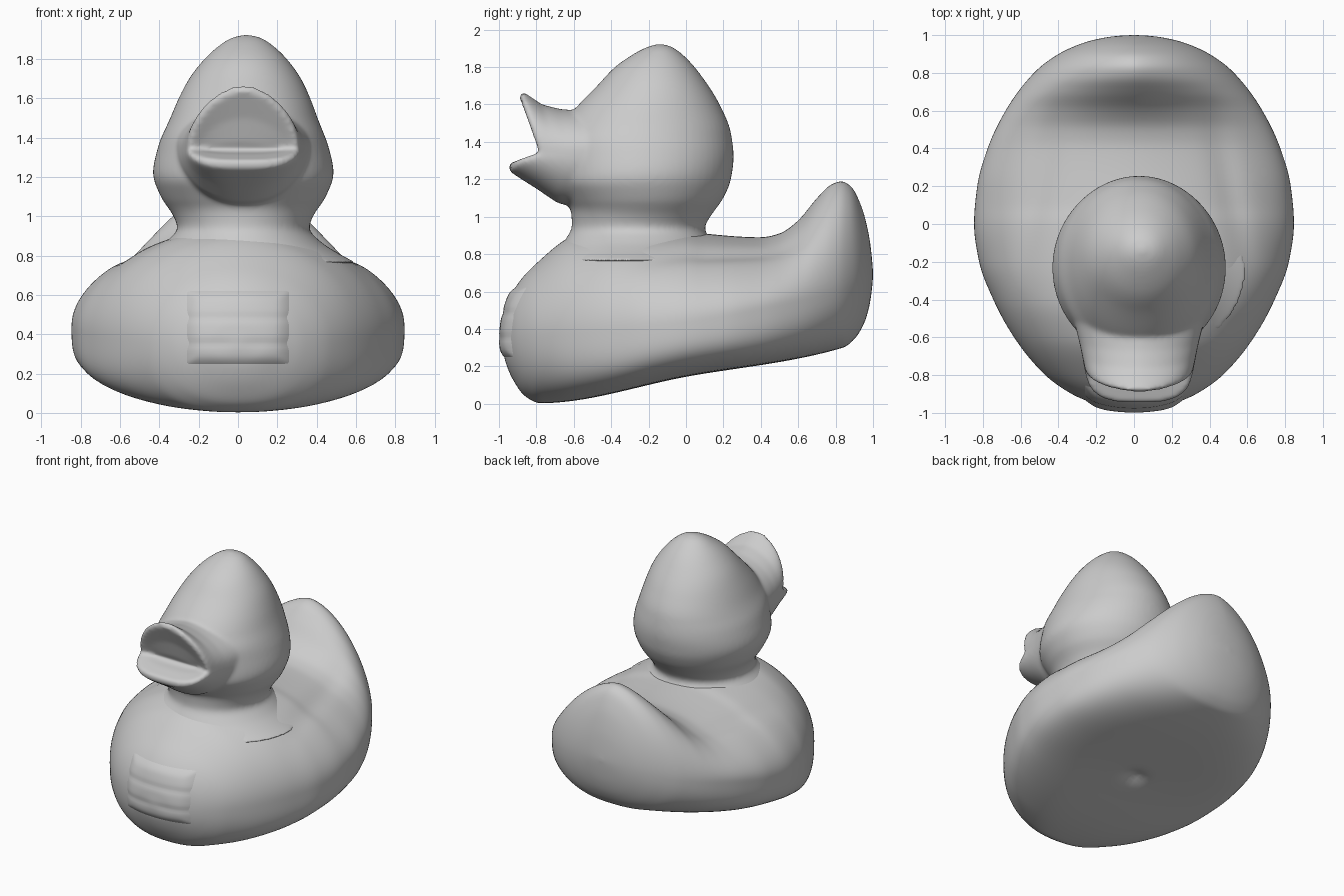
import bpy, bmesh, math
from mathutils import Vector
from mathutils.bvhtree import BVHTree

if "Cube" in bpy.data.objects:
    bpy.data.objects.remove(bpy.data.objects["Cube"])


def curve(*pts):
    """Smooth monotone curve through (position, value) points."""
    xs, vs = zip(*pts)
    d = [(vs[i + 1] - vs[i]) / (xs[i + 1] - xs[i]) for i in range(len(xs) - 1)]
    m = [d[0]] + [2 * a * b / (a + b) if a * b > 0 else 0 for a, b in zip(d, d[1:])] + [d[-1]]

    def f(x):
        x = min(max(x, xs[0]), xs[-1])
        i = next(k for k in range(len(d)) if x <= xs[k + 1])
        h = xs[i + 1] - xs[i]
        t = (x - xs[i]) / h
        return ((2 * t**3 - 3 * t**2 + 1) * vs[i] + (t**3 - 2 * t**2 + t) * h * m[i]
                + (3 * t**2 - 2 * t**3) * vs[i + 1] + (t**3 - t**2) * h * m[i + 1])
    return f


def loft(bm, rings):
    """Skin a list of equal rings and cap both ends."""
    rows = [[bm.verts.new(p) for p in r] for r in rings]
    n = len(rows[0])
    for a, b in zip(rows, rows[1:]):
        for i in range(n):
            j = (i + 1) % n
            bm.faces.new((a[i], a[j], b[j], b[i]))
    bm.faces.new(rows[0])
    bm.faces.new(rows[-1])


def finish(bm, name):
    bmesh.ops.remove_doubles(bm, verts=bm.verts, dist=0.0005)
    bmesh.ops.recalc_face_normals(bm, faces=bm.faces)
    me = bpy.data.meshes.new(name)
    bm.to_mesh(me)
    me.shade_smooth()
    ob = bpy.data.objects.new(name, me)
    bpy.context.collection.objects.link(ob)
    return ob


def angles(n):
    return [2 * math.pi * i / n for i in range(n)]


# Body: cross-sections along y between a top and a bottom profile
top = curve((-.985, .36), (-.97, .47), (-.92, .61), (-.8, .75), (-.6, .9), (-.4, .95),
            (0, .93), (.1, .91), (.4, .89), (.5, .91), (.6, .98), (.7, 1.1), (.78, 1.175),
            (.83, 1.19), (.88, 1.165), (.94, 1.05), (.98, .89), (.995, .77), (1, .7))
bottom = curve((-.985, .34), (-.97, .24), (-.92, .12), (-.86, .04), (-.78, .003),
               (0, .144), (.84, .3), (.9, .345), (.95, .425), (.98, .52), (.995, .62), (1, .68))
width = curve((-.985, .02), (-.97, .15), (-.94, .24), (-.9, .33), (-.8, .47), (-.6, .635),
              (-.4, .745), (-.2, .82), (0, .847), (.2, .83), (.4, .775), (.6, .68), (.8, .53),
              (.9, .40), (.96, .265), (.985, .165), (.997, .075), (1, .01))
middle = curve((-.985, .35), (-.6, .39), (0, .45), (.5, .54), (.85, .63), (1, .69))
belly = curve((-.985, 2), (-.8, 2.45), (-.6, 3.3), (-.3, 4), (.3, 4), (.6, 3.4), (.8, 2.7), (1, 2))
shoulder = curve((-.985, 2), (-.5, 1.9), (0, 1.85), (.5, 1.8), (.8, 1.6), (.95, 1.7), (1, 1.9))


def body_point(y, a):
    c, s = math.cos(a), math.sin(a)
    n = shoulder(y) if s > 0 else belly(y)
    r = (abs(c)**n + abs(s)**n) ** (-1 / n)
    zm = middle(y)
    x = width(y) * c * r
    z = zm + s * r * ((top(y) - zm) if s > 0 else (zm - bottom(y)))
    if s > 0 and -.35 < y < .7:      # crease above each wing
        line = .60 - .2 * (y + .3)
        z -= .02 * math.sin(math.pi * (y + .35) / 1.05) * math.exp(-((abs(x) - line) / .07)**2)
    if s < 0:                        # dimple under the base
        z += .04 * math.exp(-(x * x + y * y) / .06**2)
    return Vector((x, y, z))


bm = bmesh.new()
ROWS = 120
ys = [.0075 - .9925 * math.cos(math.pi * i / ROWS) for i in range(ROWS + 1)]
loft(bm, [[body_point(y, a) for a in angles(128)] for y in ys])
body = finish(bm, "body")
mod = body.modifiers.new("soften", 'SMOOTH')
mod.factor = .5
mod.iterations = 3

# Head: stacked oval rings, with the neck flaring into the body
CX = .027
front = curve((.76, -.72), (.87, -.65), (.95, -.61), (1.03, -.615), (1.1, -.655), (1.2, -.71),
              (1.4, -.71), (1.5, -.655), (1.57, -.6), (1.7, -.475), (1.8, -.38), (1.87, -.28),
              (1.91, -.2), (1.925, -.145))
back = curve((.76, .22), (.88, .13), (.94, .1), (1, .13), (1.1, .2), (1.2, .24), (1.32, .255),
             (1.45, .24), (1.6, .18), (1.75, .085), (1.85, 0), (1.91, -.08), (1.925, -.135))
half = curve((.76, .58), (.82, .47), (.87, .395), (.94, .335), (1, .355), (1.1, .42), (1.22, .46),
             (1.35, .435), (1.5, .375), (1.6, .335), (1.7, .285), (1.8, .21), (1.87, .135),
             (1.91, .07), (1.925, .005))


def head_ring(z):
    f, b, w = front(z), back(z), half(z)
    cx = CX + .015 * max(0, z - 1.4) / .5
    return [Vector((cx + w * math.cos(a), (f + b) / 2 + (b - f) / 2 * math.sin(a), z))
            for a in angles(64)]


# Bill: rings running forward to the lips, then folding back into the open mouth
def bill_ring(w, zt, zb, y_corner, y_top, y_bottom, low, zc=1.34):
    ring = []
    for a in angles(64):
        c, s = math.cos(a), math.sin(a)
        x = CX + w * math.copysign(abs(c) ** (1.15 if s > 0 else low), c)
        if s > 0:
            ring.append(Vector((x, y_corner + (y_top - y_corner) * s, zc + (zt - zc) * s)))
        else:
            ring.append(Vector((x, y_corner + (y_bottom - y_corner) * abs(s)**.8,
                                zc + (zc - zb) * s)))
    return ring


bm = bmesh.new()
loft(bm, [head_ring(1.3425 - .5825 * math.cos(math.pi * i / 60)) for i in range(61)])
loft(bm, [bill_ring(*v) for v in (
    (.36, 1.57, 1.05, -.45, -.54, -.54, 1),
    (.335, 1.57, 1.05, -.55, -.60, -.60, 1),
    (.315, 1.575, 1.075, -.63, -.67, -.69, .95),
    (.30, 1.60, 1.15, -.70, -.77, -.80, .85),
    (.288, 1.655, 1.22, -.76, -.85, -.91, .7),
    (.28, 1.67, 1.245, -.785, -.88, -.945, .65),
    (.262, 1.635, 1.285, -.785, -.89, -.945, .65),
    (.22, 1.50, 1.315, -.77, -.825, -.85, .65),
    (.18, 1.38, 1.325, -.76, -.785, -.785, .65))])
head = finish(bm, "head_and_bill")
mod = head.modifiers.new("blend", 'REMESH')
mod.mode = 'VOXEL'
mod.voxel_size = .012
mod.use_smooth_shade = True
mod = head.modifiers.new("soften", 'SMOOTH')
mod.factor = .5
mod.iterations = 12

# Chest patch: a low worn panel wrapped on the front of the body
bm = bmesh.new()
bm.from_mesh(body.data)
tree = BVHTree.FromBMesh(bm)
bm.free()
bm = bmesh.new()
NU, NV = 36, 28
grid = []
for j in range(NV + 1):
    row = []
    for i in range(NU + 1):
        u, v = i / NU, j / NV
        x, z = -.285 + .57 * u, .23 + .41 * v
        hit = tree.ray_cast(Vector((x, -2, z)), Vector((0, 1, 0)))[0]
        edge = min(1, 6 * min(u, 1 - u, v, 1 - v))
        lift = -.015 + .032 * edge * (2 - edge)
        lift -= .005 * sum(math.exp(-((v - g) / .05)**2) for g in (.3, .62))
        row.append(bm.verts.new((x, max(hit.y - lift, -1), z)))
    grid.append(row)
for a, b in zip(grid, grid[1:]):
    for i in range(NU):
        bm.faces.new((a[i], a[i + 1], b[i + 1], b[i]))
finish(bm, "chest_patch")
